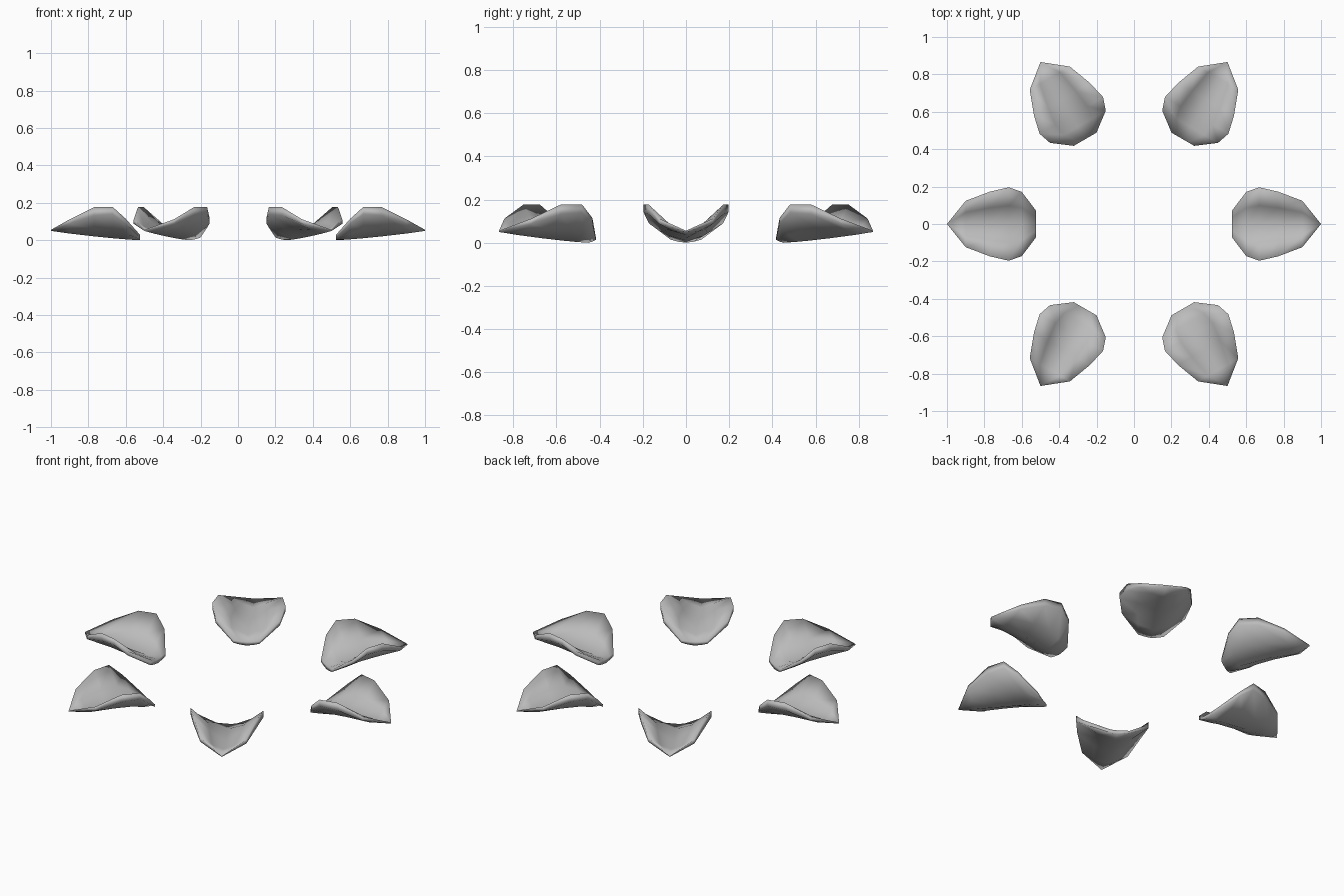
import bpy, bmesh
from math import pi
from mathutils import Matrix

if "Cube" in bpy.data.objects:
    bpy.data.objects.remove(bpy.data.objects["Cube"])

# Petal stations along the radius:
# x, half width, rim top z, rim bottom z, keel top z, keel bottom z
STATIONS = [
    (0.523, 0.070, 0.028, 0.014, 0.024, 0.000),
    (0.60, 0.172, 0.115, 0.090, 0.030, 0.005),
    (0.67, 0.196, 0.178, 0.140, 0.034, 0.011),
    (0.77, 0.173, 0.177, 0.132, 0.040, 0.021),
    (0.90, 0.124, 0.112, 0.088, 0.049, 0.036),
    (1.00, 0.000, 0.056, 0.050, 0.056, 0.050),
]
ROWS = [-1, -0.5, 0, 0.5, 1]


def make_petal(name, angle):
    bm = bmesh.new()
    top, bottom = [], []
    for x, w, rt, rb, kt, kb in STATIONS:
        top.append([bm.verts.new((x, w * t, kt + (rt - kt) * abs(t) ** 1.3)) for t in ROWS])
        bottom.append([bm.verts.new((x, w * t, kb + (rb - kb) * abs(t) ** 1.5)) for t in ROWS])
    n, m = len(STATIONS), len(ROWS)
    # upper and lower skins
    for i in range(n - 1):
        for j in range(m - 1):
            for g in (top, bottom):
                bm.faces.new((g[i][j], g[i + 1][j], g[i + 1][j + 1], g[i][j + 1]))
    # rim strip along both sides and the inner end
    for i in range(n - 1):
        for j in (0, m - 1):
            bm.faces.new((top[i][j], top[i + 1][j], bottom[i + 1][j], bottom[i][j]))
    for j in range(m - 1):
        bm.faces.new((top[0][j], top[0][j + 1], bottom[0][j + 1], bottom[0][j]))
    bmesh.ops.remove_doubles(bm, verts=bm.verts, dist=0.0005)
    bmesh.ops.recalc_face_normals(bm, faces=bm.faces)
    bm.transform(Matrix.Rotation(angle, 4, 'Z'))
    for f in bm.faces:
        f.smooth = True
    mesh = bpy.data.meshes.new(name)
    bm.to_mesh(mesh)
    bm.free()
    mesh.materials.append(grey)
    ob = bpy.data.objects.new(name, mesh)
    bpy.context.collection.objects.link(ob)


# Darker grey petal surface
grey = bpy.data.materials.new("petal_grey")
grey.diffuse_color = (0.5, 0.5, 0.5, 1)
grey.use_nodes = True
grey.node_tree.nodes["Principled BSDF"].inputs["Base Color"].default_value = grey.diffuse_color

# Ring of six petals
for k in range(6):
    make_petal(f"petal_{k + 1}", k * pi / 3)
